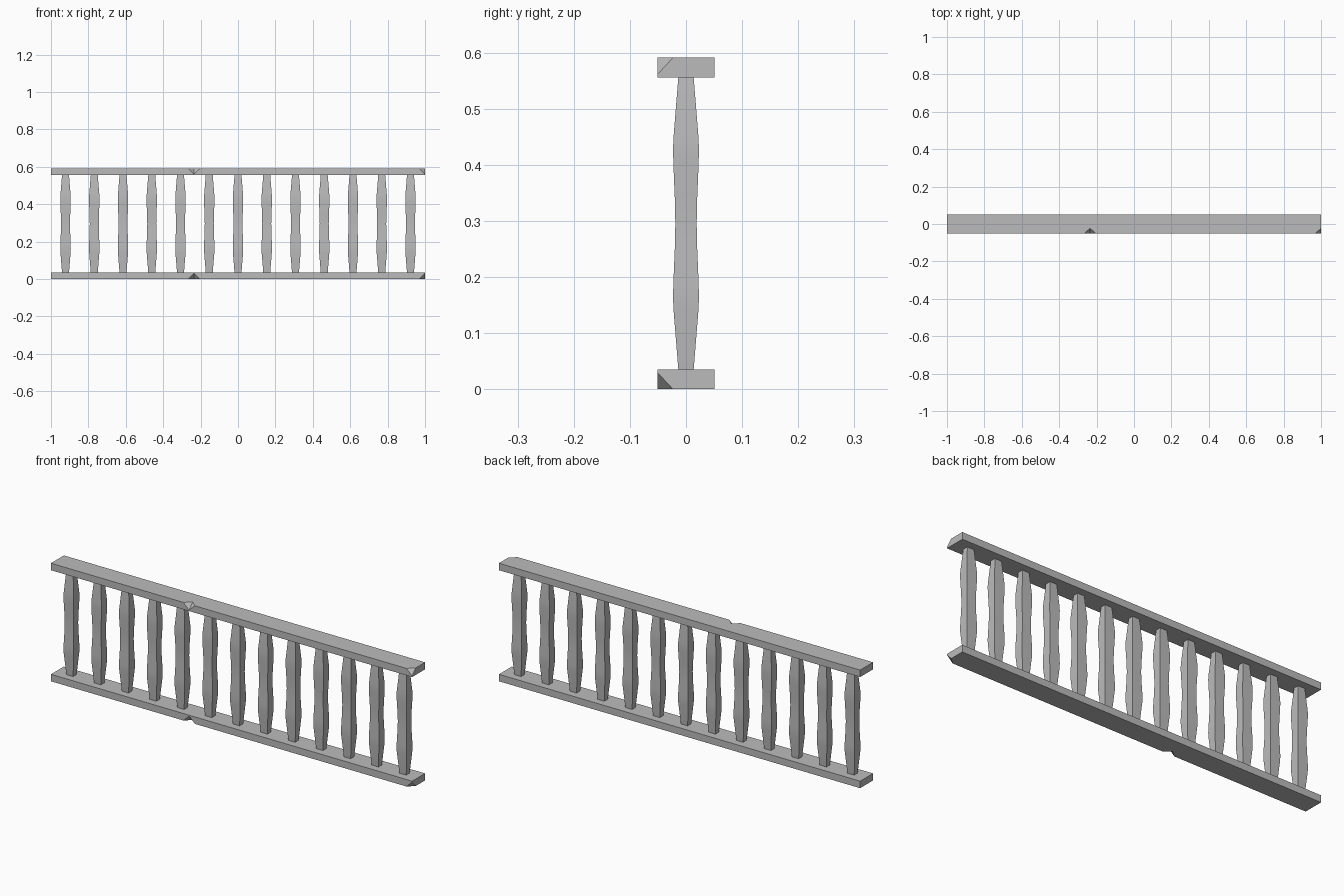
import bpy, bmesh
from mathutils import Vector

if "Cube" in bpy.data.objects:
    bpy.data.objects.remove(bpy.data.objects["Cube"], do_unlink=True)

HEIGHT, RAIL, DEPTH = 0.591, 0.035, 0.051
CHIP = Vector((0.032, 0.028, 0.03))

stone = bpy.data.materials.new("grey stone")
stone.use_nodes = True
grey = (0.5, 0.5, 0.5, 1)
stone.diffuse_color = grey
stone.node_tree.nodes["Principled BSDF"].inputs["Base Color"].default_value = grey


def add_object(name, bm):
    bmesh.ops.recalc_face_normals(bm, faces=bm.faces)
    mesh = bpy.data.meshes.new(name)
    bm.to_mesh(mesh)
    bm.free()
    mesh.materials.append(stone)
    obj = bpy.data.objects.new(name, mesh)
    bpy.context.collection.objects.link(obj)
    return obj


def activate(obj):
    bpy.ops.object.select_all(action="DESELECT")
    obj.select_set(True)
    bpy.context.view_layer.objects.active = obj


def chip_cutter(x, z):
    # Octahedron centred on the rail's front edge
    bm = bmesh.new()
    for axis in range(3):
        for side in (-1, 1):
            p = Vector((x, -DEPTH, z))
            p[axis] += side * CHIP[axis]
            bm.verts.new(p)
    bmesh.ops.convex_hull(bm, input=bm.verts)
    return add_object("chip_cutter", bm)


def rail(name, bottom, chipped_z):
    bm = bmesh.new()
    bmesh.ops.create_cube(bm, size=1)
    bmesh.ops.scale(bm, vec=(2, 2 * DEPTH, RAIL), verts=bm.verts)
    bmesh.ops.translate(bm, vec=(0, 0, bottom + RAIL / 2), verts=bm.verts)
    obj = add_object(name, bm)
    # Chips along the front edge: one near the middle, one at the left end
    for x in (-0.235, 1):
        cutter = chip_cutter(x, chipped_z)
        cutter.hide_render = True
        mod = obj.modifiers.new("chip", "BOOLEAN")
        mod.operation, mod.solver, mod.object = "DIFFERENCE", "EXACT", cutter
        activate(obj)
        bpy.ops.object.modifier_apply(modifier=mod.name)
        bpy.data.objects.remove(cutter, do_unlink=True)
    return obj


rail("bottom_rail", 0, 0)
rail("top_rail", HEIGHT - RAIL, HEIGHT)

# Square baluster: half profile of height and half-width, mirrored about the waist
half = [(RAIL - 0.002, 0.0135), (0.145, 0.0225), (0.165, 0.023), (0.19, 0.0225), (0.25, 0.02)]
profile = half + [(HEIGHT / 2, 0.019)] + [(HEIGHT - z, r) for z, r in reversed(half)]
bm = bmesh.new()
rings = []
for z, r in profile:
    rx = r + 0.005
    rings.append([bm.verts.new((sx * rx, sy * r, z))
                  for sx, sy in ((-1, -1), (1, -1), (1, 1), (-1, 1))])
for low, high in zip(rings, rings[1:]):
    for i in range(4):
        j = (i + 1) % 4
        bm.faces.new((low[i], low[j], high[j], high[i]))
bm.faces.new(rings[0][::-1])
bm.faces.new(rings[-1])
first = add_object("baluster_01", bm)
activate(first)
bpy.ops.object.shade_smooth_by_angle(angle=0.52)

# Row of thirteen balusters sharing one mesh
COUNT, SPACING = 13, 0.1537
for i in range(COUNT):
    obj = first
    if i:
        obj = bpy.data.objects.new(f"baluster_{i + 1:02d}", first.data)
        bpy.context.collection.objects.link(obj)
    obj.location.x = (i - (COUNT - 1) / 2) * SPACING
